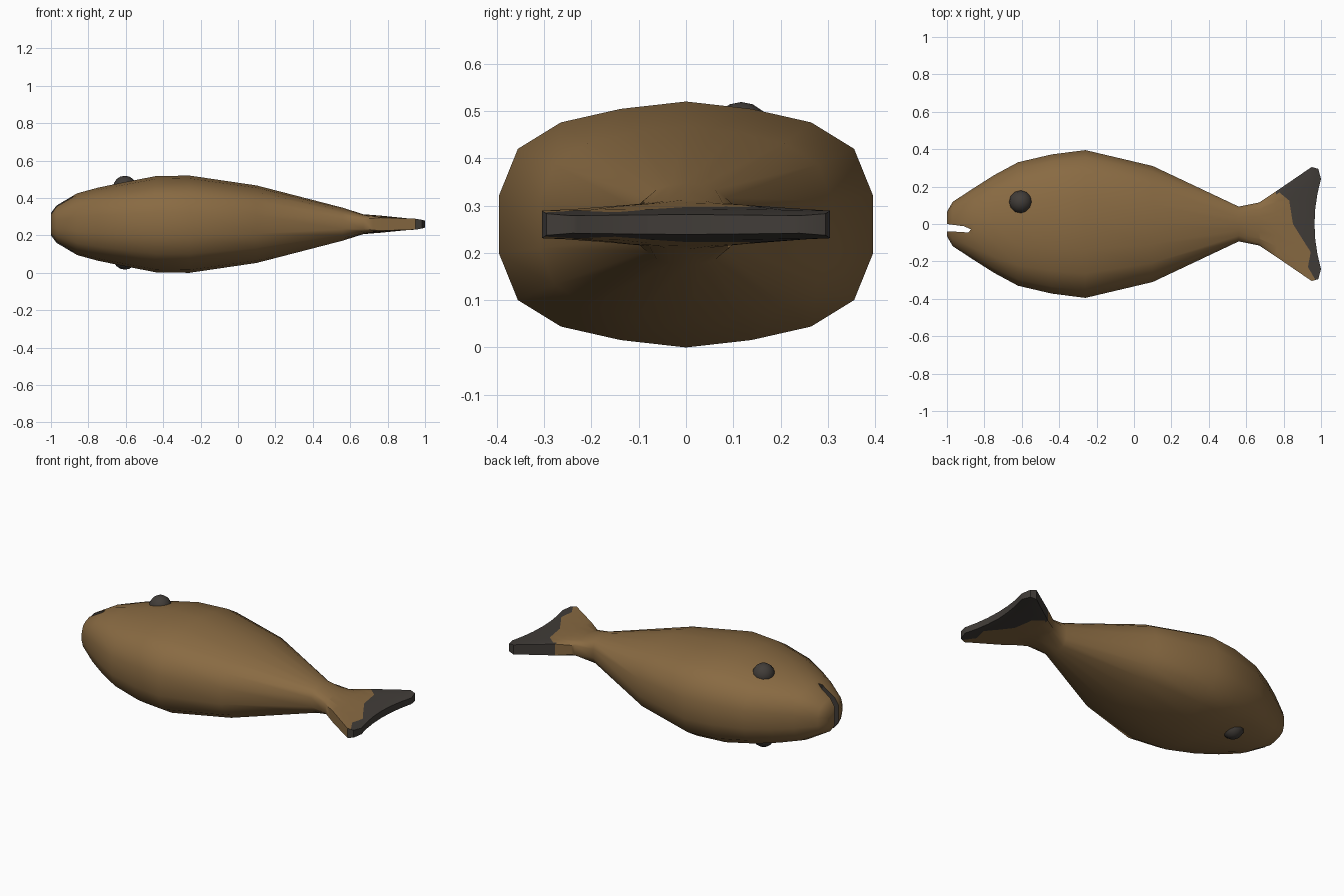
import bpy, bmesh, math
from mathutils import Vector

if "Cube" in bpy.data.objects:
    bpy.data.objects.remove(bpy.data.objects["Cube"])

MID_Z = 0.26


def material(name, rgb):
    m = bpy.data.materials.new(name)
    m.diffuse_color = (*rgb, 1)
    m.use_nodes = True
    m.node_tree.nodes["Principled BSDF"].inputs["Base Color"].default_value = m.diffuse_color
    return m


brown = material("brown skin", (0.25, 0.145, 0.055))
dark = material("dark grey", (0.053, 0.046, 0.04))


def add_object(name, bm, mats):
    bmesh.ops.recalc_face_normals(bm, faces=bm.faces)
    me = bpy.data.meshes.new(name)
    bm.to_mesh(me)
    bm.free()
    ob = bpy.data.objects.new(name, me)
    for m in mats:
        me.materials.append(m)
    bpy.context.collection.objects.link(ob)
    return ob


def activate(ob):
    bpy.ops.object.select_all(action='DESELECT')
    ob.select_set(True)
    bpy.context.view_layer.objects.active = ob


# Quarter cross-sections: round for the body, flat for the tail fin
ROUND = [(1, .24), (.9, .615), (.67, .83), (.35, .94), (0, 1)]
FLAT = [(1, .88), (.9, .9), (.67, .93), (.35, .97), (0, 1)]


def section(f):
    q = [(a[0], a[1] + (b[1] - a[1]) * f) for a, b in zip(ROUND, FLAT)]
    top = q + [(-y, z) for y, z in reversed(q[:-1])]
    return top + [(y, -z) for y, z in reversed(top)
                  if z < 1] [:4] + [(0, -1)] + [(y, -z) for y, z in q[:4]][::-1]


# Stations: edge x, centre x, half height, half thickness, flatness
RINGS = [
    (-1.0, -1.0, .065, .06, 0), (-.97, -.97, .118, .10, 0),
    (-.86, -.86, .19, .165, 0), (-.75, -.75, .26, .195, 0),
    (-.62, -.62, .33, .222, 0), (-.44, -.44, .372, .257, 0),
    (-.26, -.26, .395, .26, 0), (.1, .1, .31, .207, 0),
    (.56, .56, .093, .088, .1), (.67, .67, .115, .053, .4),
    (.76, .76, .175, .046, .8), (.95, .89, .305, .033, 1),
    (.985, .94, .295, .026, 1), (1.0, .965, .24, .021, 1)]

# Body and tail as one loft
bm = bmesh.new()
loops = []
for xe, xc, hy, hz, f in RINGS:
    loops.append([bm.verts.new((xc + (xe - xc) * y * y, hy * y, MID_Z + hz * z))
                  for y, z in section(f)])
for a, b in zip(loops, loops[1:]):
    n = len(a)
    for i in range(n):
        j = (i + 1) % n
        bm.faces.new((a[i], a[j], b[j], b[i]))
bm.faces.new(loops[0])
# trailing edge closed with strips between upper and lower rim
e = loops[-1]
n = len(e)
for i in range(8):
    bm.faces.new((e[i], e[i + 1], e[n - 2 - i], e[n - 1 - i]))

# Ragged colour border across the tail (x, y)
BORDER = [(.74, .2), (.83, .125), (.85, 0), (.90, -.08), (.945, -.15),
          (.93, -.23), (.965, -.29)]


def border_x(y):
    for (x0, y0), (x1, y1) in zip(BORDER, BORDER[1:]):
        if y0 >= y >= y1:
            return x0 + (x1 - x0) * (y0 - y) / (y0 - y1)
    return BORDER[0][0] if y > 0 else BORDER[-1][0]


def cut(point, normal, test):
    fs = [f for f in bm.faces if test(f.calc_center_median())]
    geom = list({g for f in fs for g in (*f.verts, *f.edges)}) + fs
    bmesh.ops.bisect_plane(bm, geom=geom, plane_co=point, plane_no=normal)


for x, y in BORDER[1:-1]:
    cut((x, y, 0), (0, 1, 0), lambda c: c.x > .67)
for (x0, y0), (x1, y1) in zip(BORDER, BORDER[1:]):
    cut((x0, y0, 0), (y1 - y0, x0 - x1, 0),
        lambda c: c.x > .67 and y1 < c.y < y0)
for f in bm.faces:
    c = f.calc_center_median()
    f.normal_update()
    rear = all(abs(v.co.x - (.965 + .035 * (v.co.y / .24) ** 2)) < .006
               for v in f.verts)
    f.material_index = int(c.x > .67 and (c.x > border_x(c.y) or rear))
body = add_object("fish_body", bm, [brown, dark])

# Mouth slot cutter
SLOT = [(-1.1, .002), (-1.0, .0), (-.91, -.012), (-.872, -.028),
        (-.885, -.046), (-.93, -.042), (-1.0, -.04), (-1.1, -.04)]
bm = bmesh.new()
face = bm.faces.new([bm.verts.new((x, y, -.1)) for x, y in SLOT])
ext = bmesh.ops.extrude_face_region(bm, geom=[face])
bmesh.ops.translate(bm, vec=(0, 0, .8),
                    verts=[g for g in ext["geom"] if isinstance(g, bmesh.types.BMVert)])
cutter = add_object("mouth_cutter", bm, [dark])
cutter.hide_render = True
mod = body.modifiers.new("mouth", 'BOOLEAN')
mod.operation = 'DIFFERENCE'
mod.solver = 'EXACT'
mod.material_mode = 'TRANSFER'
mod.object = cutter
activate(body)
bpy.ops.object.modifier_apply(modifier=mod.name)
bpy.data.objects.remove(cutter)
bpy.ops.object.shade_smooth_by_angle(angle=math.radians(40))

# Eyes, one on each flank
for name, side in (("eye_upper", 1), ("eye_lower", -1)):
    bm = bmesh.new()
    bmesh.ops.create_uvsphere(bm, u_segments=12, v_segments=8, radius=.063)
    bmesh.ops.translate(bm, verts=bm.verts,
                        vec=Vector((-.605, .117, .268 + side * .188)))
    eye = add_object(name, bm, [dark])
    activate(eye)
    bpy.ops.object.shade_smooth_by_angle(angle=math.radians(50))
